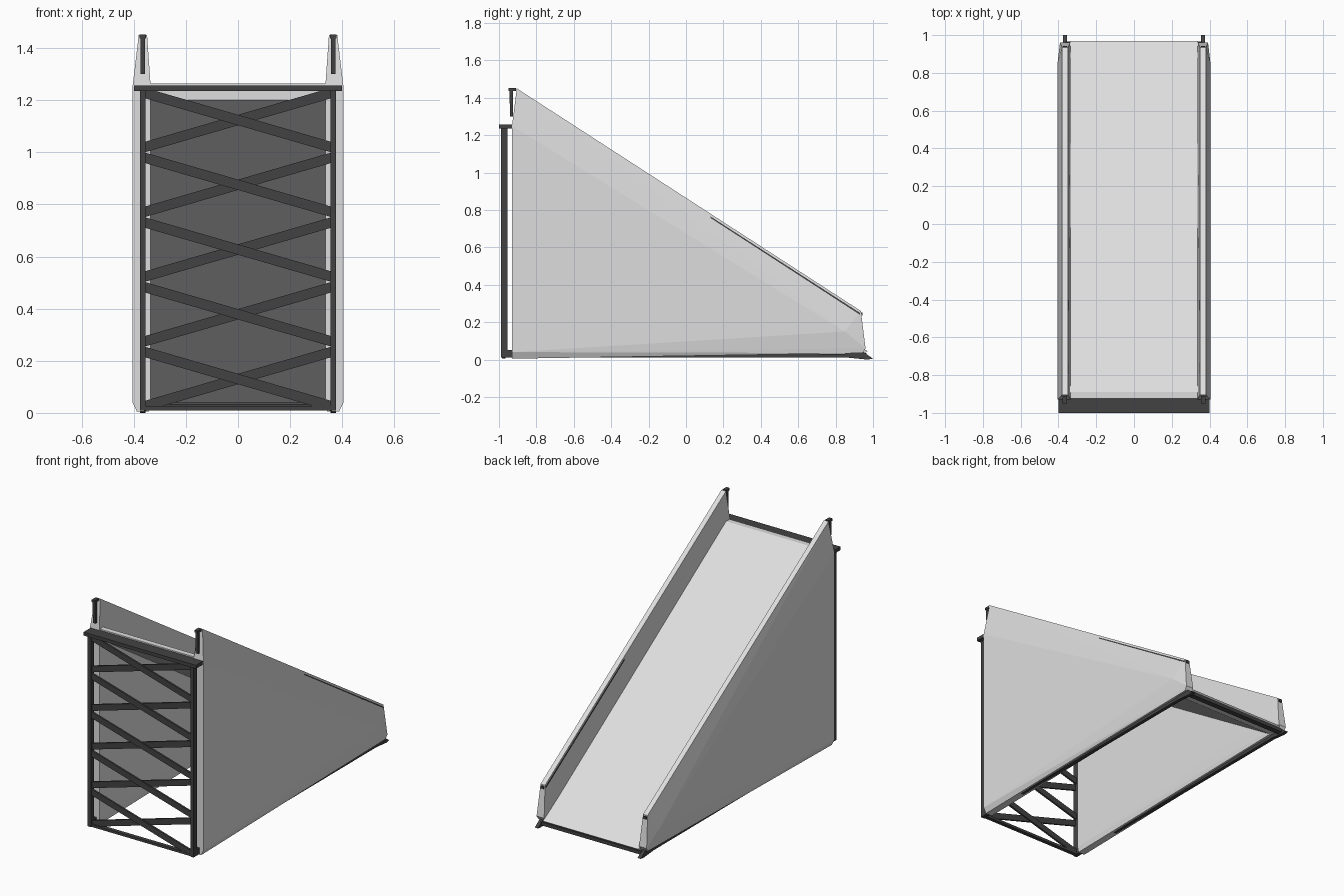
import bpy, bmesh
from mathutils import Vector

if "Cube" in bpy.data.objects:
    bpy.data.objects.remove(bpy.data.objects["Cube"])


def material(name, rgb):
    m = bpy.data.materials.new(name)
    m.diffuse_color = (*rgb, 1)
    m.use_nodes = True
    m.node_tree.nodes["Principled BSDF"].inputs["Base Color"].default_value = m.diffuse_color
    return m


LIGHT = material("pale grey panel", (0.72, 0.73, 0.72))
DARK = material("dark grey metal", (0.055, 0.055, 0.055))


def hull(name, pts, mat):
    """Convex solid around a few corner points."""
    bm = bmesh.new()
    for p in pts:
        bm.verts.new(p)
    res = bmesh.ops.convex_hull(bm, input=bm.verts[:])
    junk = [g for g in res["geom_interior"] if isinstance(g, bmesh.types.BMVert)]
    if junk:
        bmesh.ops.delete(bm, geom=junk, context='VERTS')
    bmesh.ops.dissolve_limit(bm, angle_limit=0.01, verts=bm.verts[:], edges=bm.edges[:])
    bmesh.ops.recalc_face_normals(bm, faces=bm.faces[:])
    me = bpy.data.meshes.new(name)
    bm.to_mesh(me)
    bm.free()
    me.materials.append(mat)
    ob = bpy.data.objects.new(name, me)
    bpy.context.collection.objects.link(ob)
    return ob


def prism(name, x0, x1, profile, mat):
    """Side profile (y, z) spread from x0 to x1."""
    return hull(name, [(x, y, z) for x in (x0, x1) for y, z in profile], mat)


def box(name, x0, x1, y0, y1, z0, z1, mat=DARK):
    return prism(name, x0, x1, [(y0, z0), (y1, z0), (y1, z1), (y0, z1)], mat)


# Sloping slide bed
prism("slide_bed", -0.34, 0.34,
      [(-0.925, 1.20), (-0.925, 1.265), (-0.89, 1.265), (0.97, 0.045), (0.95, 0.03), (0.86, 0.04)], LIGHT)

# Side walls with tapered top rail
wall = [(0.349, -0.905, 1.45), (0.381, -0.905, 1.45), (0.405, -0.93, 1.25), (0.335, -0.93, 1.25),
        (0.405, -0.93, 0.04), (0.388, -0.93, 0.005), (0.342, -0.93, 0.005), (0.335, -0.93, 0.04),
        (0.349, 0.935, 0.26), (0.381, 0.935, 0.26), (0.405, 0.85, 0.15), (0.335, 0.85, 0.15),
        (0.392, 0.96, 0.06), (0.338, 0.96, 0.06), (0.388, 0.945, 0.035), (0.342, 0.945, 0.035)]
for side, s in (("left", -1), ("right", 1)):
    hull(side + "_wall", [(s * x, y, z) for x, y, z in wall], LIGHT)
    a, b = sorted((s * 0.355, s * 0.377))
    # Upright of the front frame, bottom runner and pointed foot
    box(side + "_front_post", a, b, -0.99, -0.955, 0.01, 1.24)
    box(side + "_post_foot", a, b, -0.99, -0.925, 0.01, 0.05)
    box(side + "_runner", a, b, -0.96, 0.95, 0.01, 0.03)
    prism(side + "_end_foot", a, b, [(0.85, 0.012), (0.85, 0.035), (0.95, 0.04), (1.0, 0.005), (0.97, 0.0)], DARK)
    # Handle at the upper end and stud at the lower end of the rail
    prism(side + "_handle", a + 0.002, b - 0.002,
          [(-0.94, 1.30), (-0.925, 1.30), (-0.925, 1.45), (-0.945, 1.45)], DARK)
    box(side + "_handle_cap", a - 0.001, b + 0.001, -0.95, -0.91, 1.437, 1.452)
    box(side + "_lower_stud", a, b, 0.92, 0.943, 0.235, 0.253)

# Dark trim strip showing along the lower half of the right rail
prism("right_trim", 0.3455, 0.3845, [(0.13, 0.758), (0.13, 0.766), (0.93, 0.250), (0.93, 0.240)], DARK)

# Cross beams
box("top_beam", -0.40, 0.40, -1.0, -0.925, 1.235, 1.257)
box("front_bottom_bar", -0.36, 0.36, -0.985, -0.96, 0.01, 0.026)
box("lower_end_bar", -0.36, 0.36, 0.93, 0.965, 0.012, 0.034)

# Lattice of five crosses between the front posts
for i in range(5):
    zc = 0.13 + 0.2485 * i
    for j, s in enumerate((-1, 1)):
        y0 = -0.984 + 0.008 * j
        hull(f"lattice_bar_{i}_{j}",
             [(x, y, zc + s * x * 0.29 + t) for x in (-0.36, 0.36)
              for y in (y0, y0 + 0.012) for t in (-0.02, 0.02)], DARK)
